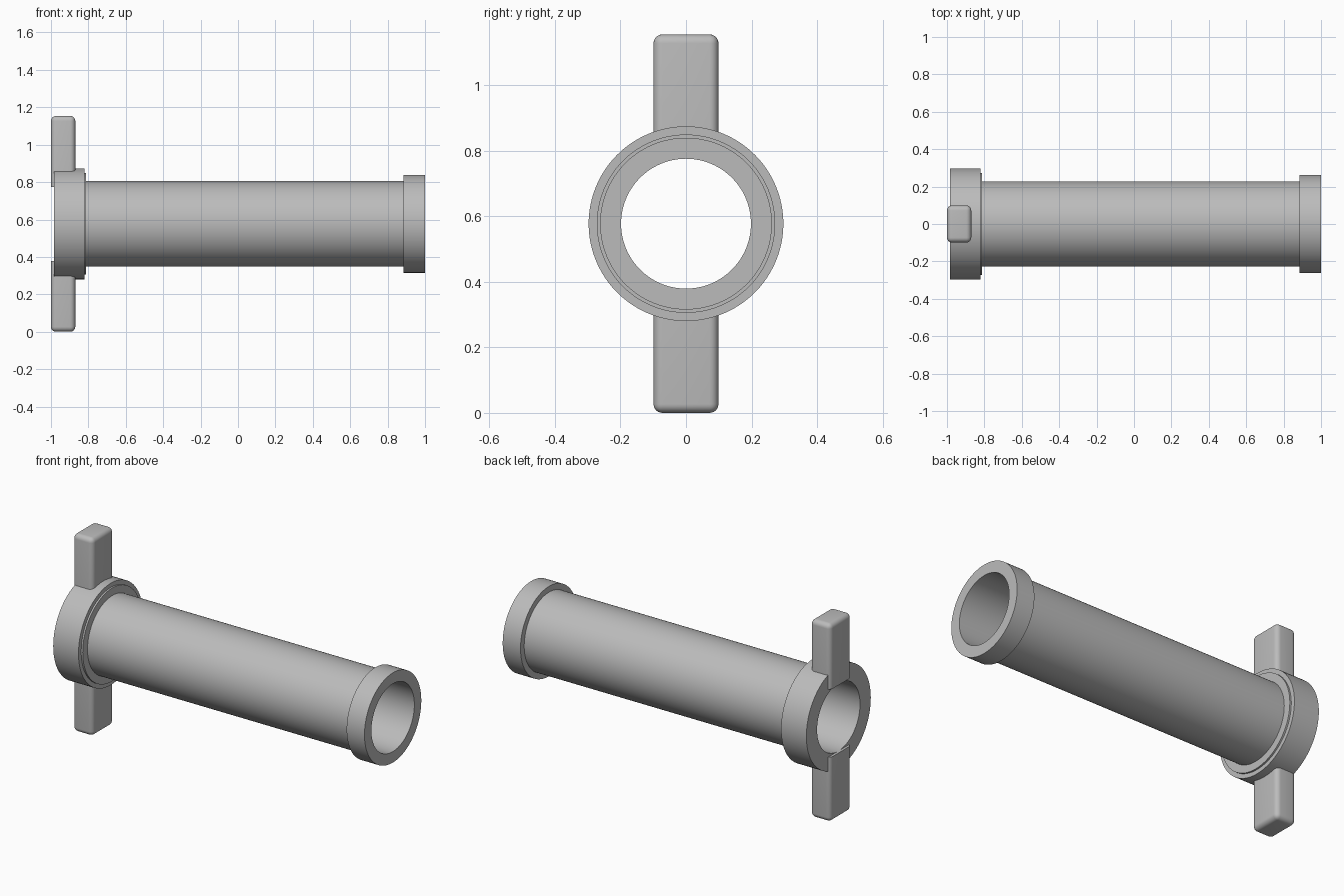
import bpy, bmesh, math
from mathutils import Matrix, Vector

cube = bpy.data.objects.get("Cube")
if cube:
    bpy.data.objects.remove(cube, do_unlink=True)

AXIS_Z = 0.577
BORE = 0.198
SEGMENTS = 96

grey = bpy.data.materials.new("plain grey")
grey.use_nodes = True
colour = (0.5, 0.5, 0.5, 1)
grey.diffuse_color = colour
grey.node_tree.nodes["Principled BSDF"].inputs["Base Color"].default_value = colour


def finish(name, bm):
    bmesh.ops.recalc_face_normals(bm, faces=bm.faces)
    mesh = bpy.data.meshes.new(name)
    bm.to_mesh(mesh)
    bm.free()
    mesh.materials.append(grey)
    ob = bpy.data.objects.new(name, mesh)
    bpy.context.collection.objects.link(ob)
    bpy.ops.object.select_all(action='DESELECT')
    ob.select_set(True)
    bpy.context.view_layer.objects.active = ob
    bpy.ops.object.shade_smooth_by_angle(angle=math.radians(30))


def lathe(name, profile):
    """Turn a closed (x, radius) outline around the long axis."""
    bm = bmesh.new()
    verts = [bm.verts.new((x, 0, AXIS_Z + r)) for x, r in profile]
    edges = [bm.edges.new((v, verts[i - 1])) for i, v in enumerate(verts)]
    bmesh.ops.spin(bm, geom=verts + edges, cent=(0, 0, AXIS_Z), axis=(1, 0, 0),
                   angle=math.tau, steps=SEGMENTS)
    bmesh.ops.remove_doubles(bm, verts=bm.verts, dist=1e-5)
    finish(name, bm)


def lug(name, side):
    """Rounded lug reaching outward from the bore; its inner end stays sharp."""
    inner, outer = BORE, AXIS_Z
    size = Vector((0.13, 0.198, outer - inner))
    centre = Vector((-0.935, 0, AXIS_Z + side * (inner + outer) / 2))
    bm = bmesh.new()
    bmesh.ops.create_cube(bm, size=1, matrix=Matrix.LocRotScale(centre, None, size))
    edges = [e for e in bm.edges
             if any(side * (v.co.z - centre.z) > 0 for v in e.verts)]
    bmesh.ops.bevel(bm, geom=edges, offset=0.027, segments=6, profile=0.5,
                    affect='EDGES', clamp_overlap=True)
    finish(name, bm)


# Hollow tube with collar, thin shoulder and end flange in one turned outline
lathe("flanged_tube", [
    (-0.985, BORE), (-0.985, 0.297),
    (-0.822, 0.297), (-0.822, 0.272),
    (-0.812, 0.272), (-0.812, 0.228),
    (0.885, 0.228), (0.885, 0.262),
    (1.0, 0.262), (1.0, BORE),
])

# Upper and lower lugs
lug("upper_lug", 1)
lug("lower_lug", -1)
